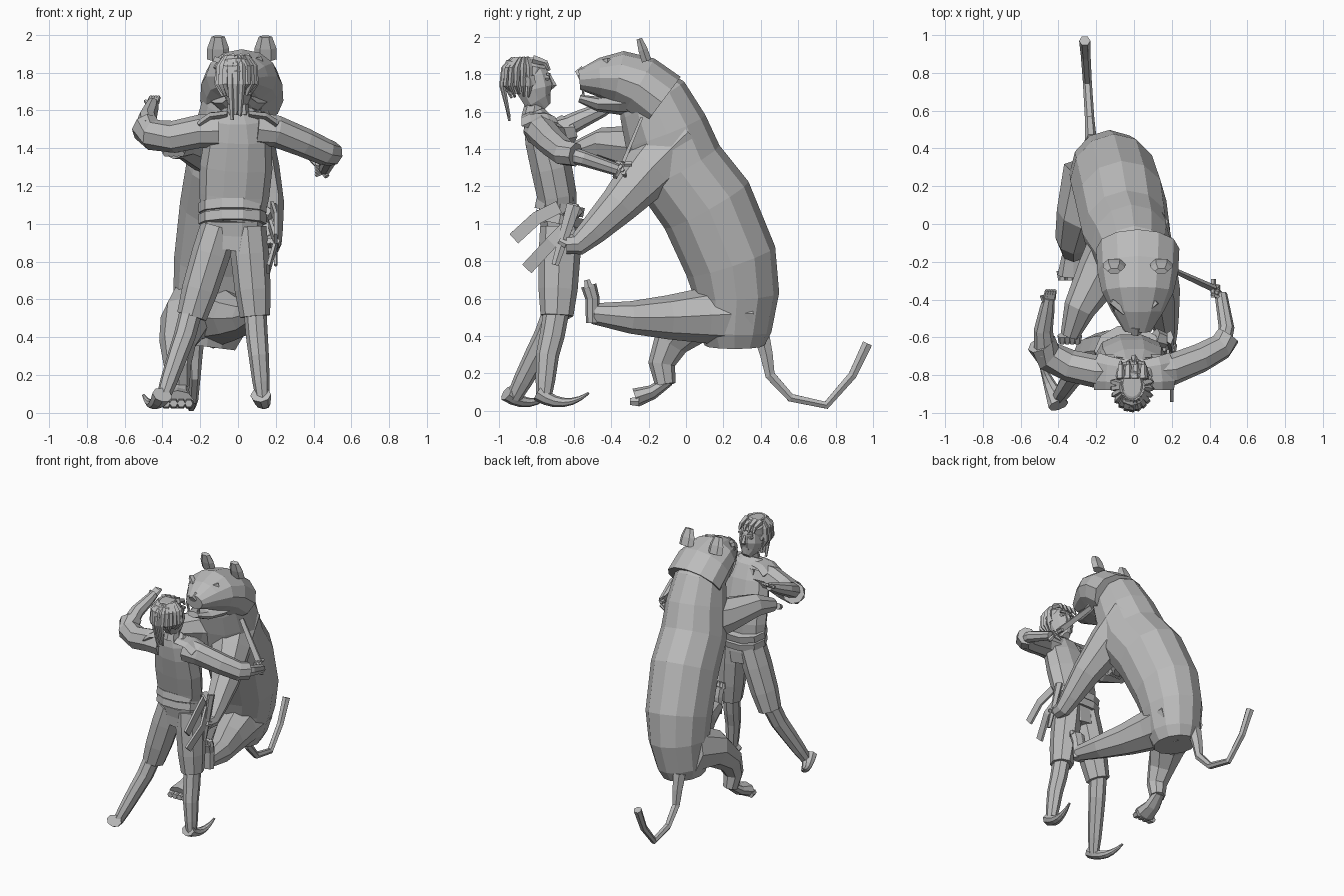
import bpy, bmesh, math, random
from mathutils import Vector

cube = bpy.data.objects.get("Cube")
if cube:
    bpy.data.objects.remove(cube)
random.seed(4)

grey = bpy.data.materials.new("plain_grey")
grey.use_nodes = True
tone = (.5, .5, .5, 1)
grey.diffuse_color = tone
grey.node_tree.nodes["Principled BSDF"].inputs["Base Color"].default_value = tone
X, Y, Z = Vector((1, 0, 0)), Vector((0, 1, 0)), Vector((0, 0, 1))
SIDES = ((1, "left"), (-1, "right"))


def tube(name, path, start, end, bulge=0, flat=1, sides=8):
    """Closed faceted tube; its radius runs from start to end with a bulge or pinch midway."""
    bm = bmesh.new()
    points = [Vector(p) for p in path]
    last = len(points) - 1
    chord = (points[last] - points[0]).normalized()
    reference = Y if abs(chord.x) > .7 else X
    turn = math.pi / sides if sides == 4 else 0
    loops = []
    for i, point in enumerate(points):
        tangent = (points[min(i + 1, last)] - points[max(i - 1, 0)]).normalized()
        across = (reference - reference.dot(tangent) * tangent).normalized()
        depth = tangent.cross(across) * flat
        along = i / last
        radius = start + (end - start) * along + bulge * math.sin(math.pi * along)
        angles = [math.tau * k / sides + turn for k in range(sides)]
        loops.append([bm.verts.new(point + radius * (across * math.cos(a) + depth * math.sin(a)))
                      for a in angles])
    for low, high in zip(loops, loops[1:]):
        for k in range(sides):
            j = (k + 1) % sides
            bm.faces.new((low[k], low[j], high[j], high[k]))
    bm.faces.new(loops[0])
    bm.faces.new(loops[-1])
    bmesh.ops.recalc_face_normals(bm, faces=bm.faces)
    mesh = bpy.data.meshes.new(name)
    bm.to_mesh(mesh)
    bm.free()
    mesh.materials.append(grey)
    bpy.context.collection.objects.link(bpy.data.objects.new(name, mesh))


def digits(name, root, reach, spread, radius):
    """Four fingers or toes side by side, fanning out slightly."""
    root, reach, spread = Vector(root), Vector(reach), Vector(spread)
    for i in range(4):
        offset = spread * (i / 3 - .5)
        tip = root + reach + offset
        tube(f"{name}_{i + 1}", [root + offset, tip], radius, radius * .7, sides=6)


# ---- Big cat: the trunk leans sideways as it rises
spine = [(.26, .35), (.26, .43), (.27, .62), (.24, .8), (.11, 1.1),
         (-.04, 1.3), (-.11, 1.5), (-.18, 1.66), (-.24, 1.72)]
trunk_path = [(min(0, .13 * z - .21), y, z) for y, z in spine]
tube("cat_trunk", trunk_path, start=.15, end=.15, bulge=.09, flat=1.07, sides=12)

# Skull, muzzle and open jaw
skull = [(-.13, 1.65), (-.25, 1.74), (-.36, 1.78), (-.46, 1.78), (-.57, 1.77)]
tube("cat_skull", [(.02, y, z) for y, z in skull], start=.22, end=.07, bulge=.045, flat=.77, sides=12)
jaw = [(-.2, 1.66), (-.36, 1.64), (-.47, 1.64), (-.57, 1.67)]
tube("cat_lower_jaw", [(.01, y, z) for y, z in jaw], start=.18, end=.05, flat=.42)
tube("cat_nose", [(.01, -.54, 1.81), (.01, -.58, 1.79)], start=.04, end=.03, sides=5)
for s, label in SIDES:
    x = .02 + s * .125
    tube(f"cat_{label}_ear", [(x, -.21, 1.87), (x, -.23, 1.93), (x, -.25, 1.99)],
         start=.06, end=.035, bulge=.01, flat=.5, sides=6)
    tube(f"cat_{label}_brow", [(s * .05, -.47, 1.85), (s * .12, -.41, 1.87)], .02, .02, sides=4)
    tube(f"cat_{label}_eye", [(s * .1, -.42, 1.83), (s * .1, -.46, 1.82)], .03, .01, sides=6)
    tube(f"cat_{label}_upper_fang", [(s * .05, -.55, 1.75), (s * .05, -.55, 1.69)], .014, .003, sides=5)
    tube(f"cat_{label}_lower_fang", [(s * .04, -.55, 1.67), (s * .04, -.55, 1.72)], .012, .003, sides=5)

# Forelegs: the left paw reaches the waist, the right one the shoulder
left_paw = (.17, -.64, .89)
tube("cat_left_foreleg", [(0, -.03, 1.45), (.08, -.2, 1.28), (.14, -.36, 1.1), (.16, -.5, .96),
                          (.17, -.58, .89), left_paw], start=.19, end=.05, bulge=-.03)
digits("cat_left_fore_toe", left_paw, reach=(0, -.04, .02), spread=(.07, 0, 0), radius=.024)
right_paw = (-.34, -.59, 1.39)
tube("cat_right_foreleg", [(-.06, -.1, 1.38), (-.18, -.26, 1.4), (-.29, -.45, 1.43), right_paw],
     start=.18, end=.05, bulge=-.01)
digits("cat_right_fore_toe", right_paw, reach=(0, -.04, -.02), spread=(.08, 0, 0), radius=.026)

# Hind legs: the left one kicks forward, the right one stands
tube("cat_left_hind_leg", [(-.13, .32, .52), (-.08, .1, .51), (-.02, -.1, .5), (.05, -.3, .5),
                           (.09, -.5, .52)], start=.18, end=.055)
tube("cat_left_hind_foot", [(.09, -.5, .47), (.09, -.5, .6), (.09, -.52, .67)], start=.05, end=.06, flat=.7)
digits("cat_left_hind_toe", (.09, -.52, .66), reach=(0, -.01, .04), spread=(.08, 0, 0), radius=.025)
tube("cat_right_hind_leg", [(-.2, .26, .55), (-.28, .04, .49), (-.32, -.08, .37), (-.32, -.13, .25),
                            (-.31, -.11, .14)], start=.18, end=.055, bulge=-.02)
tube("cat_right_hind_foot", [(-.31, -.09, .16), (-.32, -.18, .1), (-.32, -.27, .07)],
     start=.045, end=.085, flat=.6)
digits("cat_right_hind_toe", (-.32, -.25, .05), reach=(0, -.05, 0), spread=(.12, 0, 0), radius=.03)
tail = [(.4, .42), (.43, .3), (.45, .19), (.56, .07), (.75, .03), (.89, .19), (.97, .36)]
tube("cat_tail", [(-.2 - y / 16, y, z) for y, z in tail], start=.05, end=.03, bulge=-.015, sides=6)

# ---- Man: torso, neck, sash and sheath
tube("torso", [(-.03, -.68, 1.02), (-.02, -.69, 1.15), (-.01, -.72, 1.3), (0, -.76, 1.45), (0, -.79, 1.55),
               (0, -.81, 1.6)], start=.165, end=.09, bulge=.06, flat=.6, sides=10)
tube("neck", [(0, -.82, 1.57), (0, -.8, 1.68)], start=.06, end=.05)
for name, z in (("sash_lower", 1), ("sash_upper", 1.06)):
    tube(name, [(-.03, -.68, z), (-.03, -.67, z + .05)], start=.18, end=.18, flat=.77, sides=10)
tube("sash_knot", [(.11, -.6, 1.07), (.17, -.62, 1.04)], start=.05, end=.04, sides=6)
tube("sash_back_tail", [(.18, -.68, 1.09), (.2, -.8, 1.03), (.2, -.92, .92)], .012, .012, flat=4, sides=4)
tube("sash_front_tail", [(.17, -.62, 1), (.2, -.72, .9), (.16, -.85, .76)], .012, .012, flat=4, sides=4)
tube("dagger_sheath", [(.19, -.6, 1.1), (.2, -.7, .78)], start=.02, end=.01, flat=2, sides=5)
for s, label in SIDES:
    tube(f"{label}_shoulder_flap", [(s * .05, -.8, 1.58), (s * .14, -.79, 1.57), (s * .2, -.78, 1.53)],
         start=.08, end=.1, flat=.25, sides=6)
    tube(f"{label}_lapel", [(s * .06, -.72, 1.55), (s * .06, -.61, 1.12)], .045, .035, flat=.4, sides=4)

# Head and face
tube("head", [(0, -.75, 1.62), (0, -.79, 1.66), (0, -.81, 1.72), (0, -.82, 1.79), (0, -.84, 1.88)],
     start=.03, end=.05, bulge=.045, flat=1.2, sides=10)
tube("nose", [(0, -.73, 1.79), (0, -.71, 1.74), (0, -.73, 1.72)], start=.01, end=.01, bulge=.01, sides=5)
tube("mouth", [(-.03, -.74, 1.69), (.03, -.74, 1.69)], start=.012, end=.012, sides=5)
for s, label in SIDES:
    tube(f"{label}_eye", [(s * .04, -.75, 1.78), (s * .04, -.73, 1.78)], .02, .01, sides=6)
    tube(f"{label}_eyebrow", [(s * .02, -.73, 1.8), (s * .06, -.74, 1.8)], .01, .01, sides=4)
    tube(f"{label}_ear", [(s * .08, -.83, 1.74), (s * .09, -.84, 1.79)], .015, .015, flat=2, sides=5)

# Hair: a cap swept over the skull, with hanging locks longest at the back
crown = Vector((-.01, -.86, 1.8))
tube("hair_cap", [crown - Z * .1, crown - Y * .01, crown + Y * .01 + Z * .05, crown + Y * .01 + Z * .09],
     start=.07, end=.05, bulge=.035, flat=1.3, sides=12)
for i in range(13):
    angle = math.radians(17 * i - 192)
    outward = X * math.cos(angle) + Y * math.sin(angle) * 1.25
    tip = -.27 if abs(outward.x) < .4 else -.13
    drops = ((.05, .08), (.09, .03), (.1, -.06), (.07, tip + random.uniform(0, .05)))
    tube(f"hair_lock_{i + 1}", [crown + outward * out + Z * up for out, up in drops],
         start=.025, end=.01, bulge=.006, flat=.7, sides=5)
for i in range(4):
    x = .04 * i - .07
    tube(f"fringe_lock_{i + 1}", [(x, -.82, 1.88), (x, -.75, 1.86), (x, -.73, 1.82)], .024, .008, sides=5)

# Arms: wide sleeves, bare forearms, open right hand and gripping left hand
tube("right_sleeve", [(-.1, -.78, 1.49), (-.2, -.78, 1.49), (-.34, -.75, 1.46), (-.45, -.7, 1.47),
                      (-.49, -.63, 1.51)], start=.09, end=.08)
tube("right_forearm", [(-.47, -.68, 1.5), (-.48, -.56, 1.56), (-.46, -.45, 1.61), (-.45, -.39, 1.64)],
     start=.06, end=.03)
digits("right_finger", (-.45, -.4, 1.64), reach=(.01, .05, .03), spread=(.04, 0, 0), radius=.015)
tube("right_thumb", [(-.47, -.42, 1.63), (-.49, -.38, 1.65)], start=.014, end=.01, sides=5)
tube("left_sleeve", [(.1, -.78, 1.5), (.2, -.77, 1.49), (.35, -.71, 1.43), (.46, -.65, 1.38),
                     (.5, -.59, 1.37)], start=.09, end=.065)
tube("left_forearm", [(.46, -.66, 1.38), (.49, -.55, 1.35), (.46, -.37, 1.29)], start=.05, end=.033)
digits("left_finger", (.45, -.35, 1.3), reach=(-.04, .01, -.02), spread=(0, .03, -.05), radius=.015)
tube("left_thumb", [(.46, -.39, 1.31), (.41, -.37, 1.33)], start=.015, end=.01, sides=5)

# Sword driven up into the neck
hilt = Vector((.42, -.34, 1.32))
tube("sword_grip", [(.47, -.38, 1.25), hilt], start=.015, end=.015, sides=6)
tube("sword_guard", [hilt - Y * .05, hilt + Y * .05], start=.015, end=.015, sides=5)
tube("sword_blade", [hilt, (.2, -.24, 1.56)], start=.03, end=.022, flat=.45, sides=4)

# Shorts, bare shins and soft shoes with turned-up toes
tube("hips", [(-.03, -.68, 1.02), (-.03, -.67, .94), (-.04, -.67, .86)], .165, .15, flat=.65, sides=10)
legs = {
    "right": ((-.1, -.67, .98), (-.245, -.69, .51), (-.32, -.8, .3), (-.4, -.92, .07), (-.4, -.96, 0), (-.5, -.72, 0)),
    "left": ((.05, -.67, .98), (.09, -.69, .51), (.11, -.74, .3), (.13, -.76, .07), (.12, -.79, 0), (.16, -.52, 0)),
}
for label, joints in legs.items():
    hip, knee, calf, ankle, heel, toe = map(Vector, joints)
    tube(f"{label}_short_leg", [hip, hip.lerp(knee, .3), hip.lerp(knee, .7), knee],
         start=.1, end=.08, bulge=.01, flat=1.1)
    tube(f"{label}_shin", [knee + Z * .04, knee.lerp(calf, .5), calf, calf.lerp(ankle, .6), ankle],
         start=.06, end=.035, bulge=.006, flat=1.15)
    sole = [heel.lerp(toe, k / 6) + Z * (.045 + .05 * (k / 3 - 1) ** 2) for k in range(7)]
    tube(f"{label}_shoe", sole, start=.055, end=.008, flat=.8)
